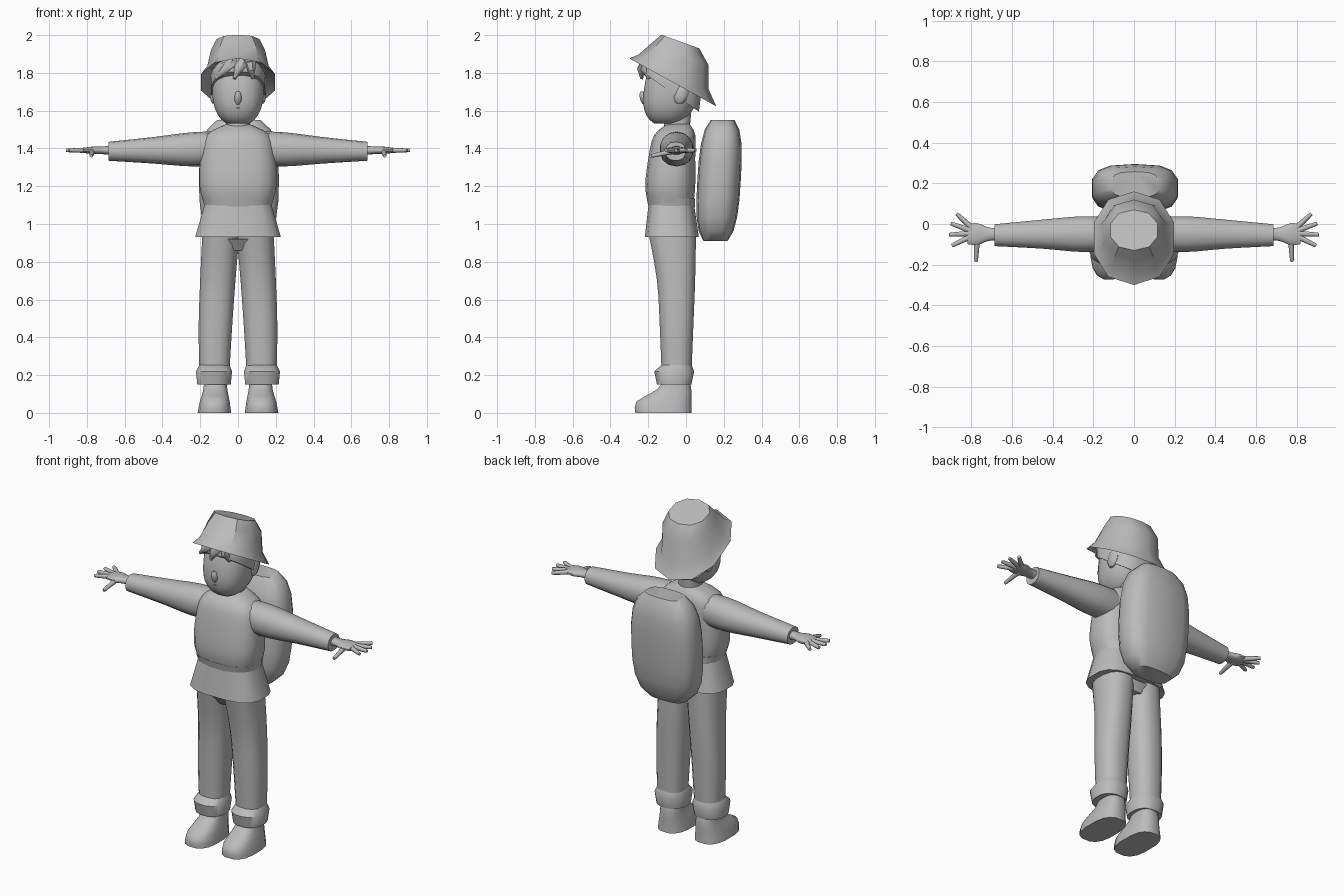
import bpy
import bmesh
import math
from mathutils import Vector

cube = bpy.data.objects.get("Cube")
if cube:
    bpy.data.objects.remove(cube, do_unlink=True)

clay = bpy.data.materials.new("clay_grey")
clay.use_nodes = True
grey = (0.5, 0.5, 0.5, 1)
clay.diffuse_color = grey
clay.node_tree.nodes["Principled BSDF"].inputs["Base Color"].default_value = grey


def skin(name, rings, mirror=False, sharp=45):
    """Bridge a list of point rings into one closed, smooth object."""
    bm = bmesh.new()
    loops = [[bm.verts.new(point) for point in ring] for ring in rings]
    count = len(loops[0])
    for low, high in zip(loops, loops[1:]):
        for i in range(count):
            j = (i + 1) % count
            bm.faces.new((low[i], low[j], high[j], high[i]))
    bm.faces.new(loops[0][::-1])
    bm.faces.new(loops[-1])
    bmesh.ops.recalc_face_normals(bm, faces=bm.faces)
    mesh = bpy.data.meshes.new(name)
    bm.to_mesh(mesh)
    bm.free()
    mesh.materials.append(clay)
    obj = bpy.data.objects.new(name, mesh)
    bpy.context.collection.objects.link(obj)
    if mirror:
        obj.modifiers.new("Mirror", "MIRROR")
    bpy.ops.object.select_all(action="DESELECT")
    obj.select_set(True)
    bpy.context.view_layer.objects.active = obj
    bpy.ops.object.shade_smooth_by_angle(angle=math.radians(sharp))


def outline(sides, power):
    """Unit ring: power two is a circle, a higher power is boxier."""
    points = []
    for i in range(sides):
        turn = math.tau * (i + 0.5) / sides
        c, s = math.cos(turn), math.sin(turn)
        points.append((math.copysign(abs(c) ** (2 / power), c),
                       math.copysign(abs(s) ** (2 / power), s)))
    return points


def smooth_rows(rows, steps):
    """Fill in rows along a smooth curve through the given ones."""
    rows = [Vector(row) for row in rows]
    padded = [rows[0], *rows, rows[-1]]
    result = []
    for before, start, end, after in zip(padded, rows, rows[1:], padded[3:]):
        leave, arrive = (end - before) / 2, (after - start) / 2
        for k in range(steps):
            t = k / steps
            ease = t * t * (3 - 2 * t)
            result.append(start.lerp(end, ease) + leave * t * (1 - t) ** 2
                          - arrive * t * t * (1 - t))
    return result + [rows[-1]]


def upright(name, rows, sides=16, power=2.4, steps=1, **options):
    """Rows are height, middle x, half width, front y, back y, tilt along y."""
    rings = []
    for z, x, width, front, back, tilt in smooth_rows(rows, steps):
        middle, depth = (front + back) / 2, (back - front) / 2
        rings.append([(x + u * width, middle + v * depth, z + tilt * v * depth)
                      for u, v in outline(sides, power)])
    skin(name, rings, **options)


def centred(name, rows, **options):
    """Rows are height, half width, front y, back y."""
    upright(name, [(z, 0, *rest, 0) for z, *rest in rows], **options)


def paired(name, rows, **options):
    """Rows are height, middle x, half width, front y, back y."""
    upright(name, [(*row, 0) for row in rows], mirror=True, **options)


def sideways(name, rows, steps=3):
    """Rows are x, middle y, middle z, half depth, half height."""
    rings = [[(x, y + u * depth, z + v * height) for u, v in outline(14, 2.2)]
             for x, y, z, depth, height in smooth_rows(rows, steps)]
    skin(name, rings, mirror=True)


def blob(name, centre, radii, lean, power, sides=16, layers=9, **options):
    """Rounded box with clipped ends whose layers lean along y."""
    rings = []
    for k in range(layers):
        t = math.sin(math.radians(70) * (2 * k / (layers - 1) - 1))
        size = (1 - abs(t) ** power) ** (1 / power)
        rings.append([(centre[0] + u * size * radii[0],
                       centre[1] + v * size * radii[1] + lean * t,
                       centre[2] + t * radii[2])
                      for u, v in outline(sides, power)])
    skin(name, rings, **options)


def taper(name, path, radius, thinning, **options):
    """Round tube along a path, each ring thinner than the last."""
    along = (path[-1] - path[0]).normalized()
    across = along.orthogonal().normalized()
    other = along.cross(across)
    rings = [[p + radius * thinning ** i * (u * across + v * other)
              for u, v in outline(8, 2)] for i, p in enumerate(path)]
    skin(name, rings, **options)


# Jacket: chest, belt and flared skirt
centred("jacket", [
    (1.1, 0.18, -0.2, 0.04),
    (1.2, 0.205, -0.217, 0.05),
    (1.35, 0.2, -0.2, 0.05),
    (1.47, 0.17, -0.17, 0.05),
    (1.53, 0.06, -0.1, 0.02)], sides=20, power=2.7, steps=3)
centred("belt", [
    (1.09, 0.18, -0.2, 0.05),
    (1.135, 0.19, -0.21, 0.05)], power=2.8)
centred("jacket_skirt", [
    (0.93, 0.23, -0.22, 0.07),
    (1.1, 0.18, -0.2, 0.045)], power=3)

# Sleeves and palms
sideways("sleeve", [
    (0.1, -0.05, 1.4, 0.08, 0.09),
    (0.25, -0.05, 1.395, 0.09, 0.09),
    (0.45, -0.05, 1.39, 0.073, 0.07),
    (0.685, -0.055, 1.385, 0.055, 0.05)])
sideways("palm", [
    (0.67, -0.05, 1.39, 0.03, 0.025),
    (0.72, -0.05, 1.39, 0.035, 0.02),
    (0.77, -0.05, 1.39, 0.055, 0.02),
    (0.82, -0.05, 1.39, 0.05, 0.013)])

# Fingers fanned out from the palm, with the thumb pointing forwards
knuckle = Vector((0.77, -0.045, 1.39))
fan = {"little_finger": 43, "ring_finger": 20, "middle_finger": -3,
       "index_finger": -26, "thumb": -87}
for name, degrees in fan.items():
    turn = math.radians(degrees)
    reach = Vector((math.cos(turn), math.sin(turn), 0)) * 0.14
    if name == "thumb":
        reach.z = -0.03
    taper(name, [knuckle + reach * part for part in (0.1, 0.5, 0.9, 1)],
          0.017, 0.8, mirror=True)

# Trousers, cuffs and shoes
centred("trouser_seat", [
    (0.86, 0.1, -0.15, 0.03),
    (0.92, 0.19, -0.19, 0.05)])
paired("trouser_leg", [
    (0.2, 0.125, 0.08, -0.13, 0.03),
    (0.45, 0.12, 0.09, -0.14, 0.04),
    (0.7, 0.107, 0.095, -0.155, 0.05),
    (0.95, 0.09, 0.1, -0.2, 0.055)], steps=3)
paired("cuff", [
    (0.15, 0.127, 0.09, -0.155, 0.03),
    (0.22, 0.127, 0.097, -0.17, 0.045),
    (0.255, 0.125, 0.08, -0.13, 0.03)])
paired("shoe", [
    (0, 0.125, 0.09, -0.27, 0.03),
    (0.06, 0.123, 0.08, -0.265, 0.03),
    (0.12, 0.12, 0.065, -0.16, 0.03),
    (0.17, 0.12, 0.06, -0.12, 0.02)], power=2.7, steps=2)

# Neck, head, nose, lips and ears
centred("neck", [(1.5, 0.065, -0.12, 0.02), (1.6, 0.06, -0.11, 0.03)])
blob("head", (0, -0.075, 1.72), (0.138, 0.148, 0.2), 0.03, 2.4, sides=20, layers=13)
blob("nose", (0, -0.222, 1.665), (0.02, 0.022, 0.04), -0.01, 2, sides=10)
blob("lips", (0, -0.212, 1.615), (0.04, 0.012, 0.008), 0, 2, sides=10, layers=5)
blob("ear", (0.13, -0.025, 1.69), (0.02, 0.04, 0.055), 0.01, 2, sides=10, mirror=True)

# Hair rising from the nape to the forehead, with loose locks in front
upright("hair", [
    (1.7, 0, 0.144, -0.235, 0.07, -0.7),
    (1.77, 0, 0.146, -0.235, 0.08, -0.6),
    (1.82, 0, 0.12, -0.2, 0.07, -0.5)], sides=20)
for side in (-1, 0, 1):
    root = Vector((0.04 * side + 0.02, -0.2, 1.86))
    tip = Vector((0.1 * side - 0.02, -0.235 + 0.04 * abs(side), 1.77))
    bulge = root.lerp(tip, 0.5) + Vector((0, -0.02, 0))
    taper("hair_lock", [root, bulge, bulge.lerp(tip, 0.5), tip], 0.04, 0.6)

# Faceted hat tilted towards the back: underside, brim edge, crown
upright("hat", [
    (1.79, 0, 0.15, -0.24, 0.11, -0.55),
    (1.75, 0, 0.205, -0.3, 0.16, -0.55),
    (1.805, 0, 0.17, -0.25, 0.12, -0.5),
    (1.9, 0, 0.15, -0.18, 0.12, -0.4),
    (1.966, 0, 0.12, -0.13, 0.07, -0.36)], sides=10, power=2.2, sharp=35)

# Backpack
blob("backpack", (0.005, 0.175, 1.23), (0.215, 0.115, 0.34), 0.02, 3, sides=14)
